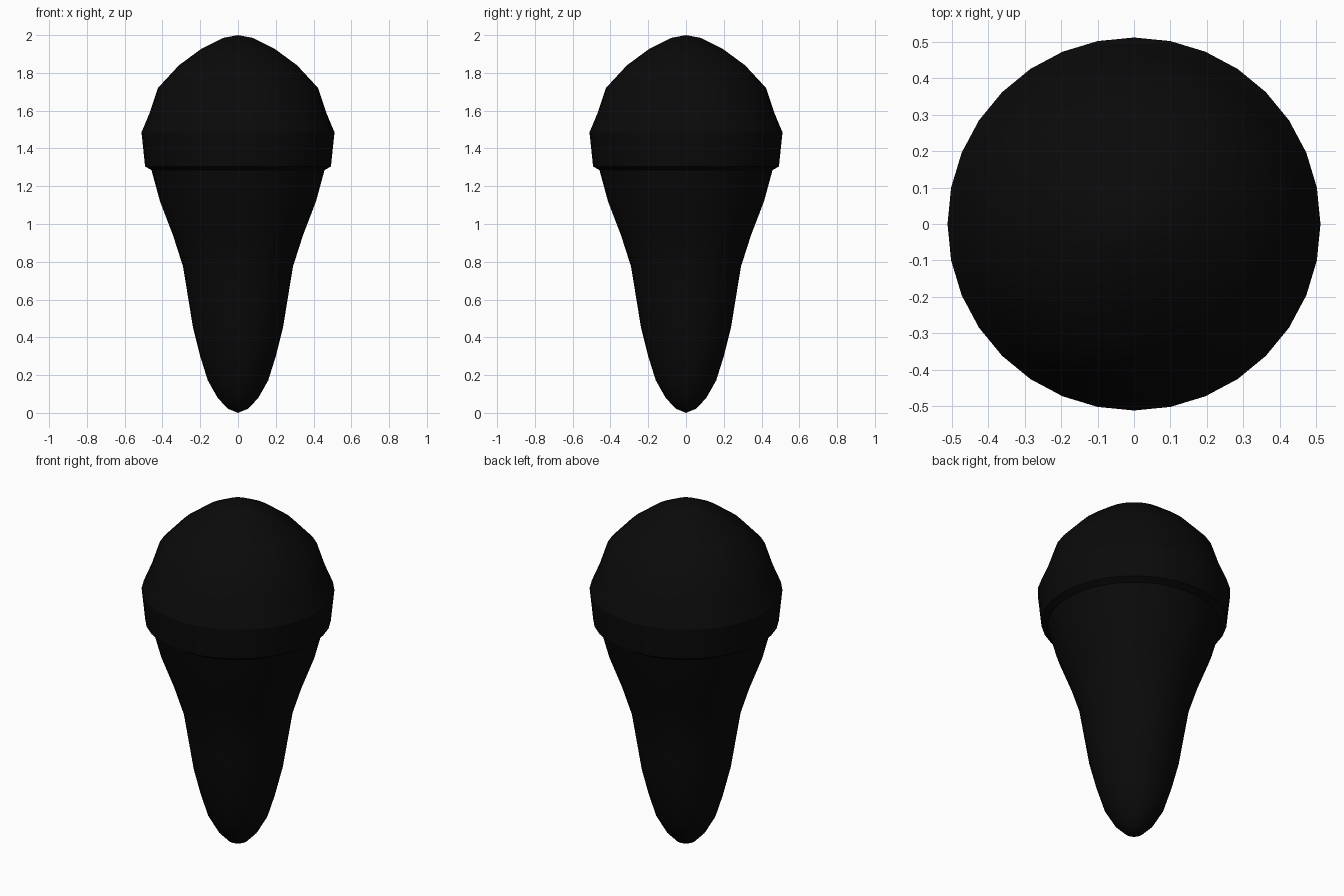
import bpy, bmesh, math

if "Cube" in bpy.data.objects:
    bpy.data.objects.remove(bpy.data.objects["Cube"])

SIDES = 32

black = bpy.data.materials.new("black")
black.diffuse_color = (0.003, 0.003, 0.003, 1)
black.use_nodes = True
black.node_tree.nodes["Principled BSDF"].inputs["Base Color"].default_value = black.diffuse_color


def lathe(name, profile):
    """Spin a list of (radius, height) points around z."""
    bm = bmesh.new()
    verts = [bm.verts.new((r, 0, z)) for r, z in profile]
    edges = [bm.edges.new(pair) for pair in zip(verts, verts[1:])]
    bmesh.ops.spin(bm, geom=verts + edges, cent=(0, 0, 0), axis=(0, 0, 1),
                   angle=math.tau, steps=SIDES, use_duplicate=False)
    bmesh.ops.remove_doubles(bm, verts=bm.verts, dist=0.0005)
    bm.normal_update()
    # face outward from the axis
    flip = [f for f in bm.faces
            if f.normal.dot(f.calc_center_median() - f.calc_center_median().project((0, 0, 1))) < 0]
    bmesh.ops.reverse_faces(bm, faces=flip)
    mesh = bpy.data.meshes.new(name)
    bm.to_mesh(mesh)
    bm.free()
    obj = bpy.data.objects.new(name, mesh)
    bpy.context.collection.objects.link(obj)
    mesh.materials.append(black)
    bpy.ops.object.select_all(action='DESELECT')
    obj.select_set(True)
    bpy.context.view_layer.objects.active = obj
    bpy.ops.object.shade_smooth_by_angle(angle=math.radians(30))
    return obj


# tapered body with rounded foot
lathe("tapered_body", [(0, 0), (0.053, 0.022), (0.106, 0.077), (0.16, 0.172),
                       (0.2, 0.3), (0.238, 0.45), (0.264, 0.61), (0.291, 0.775),
                       (0.344, 0.94), (0.413, 1.12), (0.458, 1.285)])

# raised band with its underside lip
lathe("band", [(0.458, 1.285), (0.492, 1.305), (0.511, 1.485)])

# flared dome
lathe("dome", [(0.511, 1.485), (0.467, 1.59), (0.424, 1.72), (0.313, 1.84),
               (0.196, 1.926), (0.08, 1.985), (0, 2.0)])
